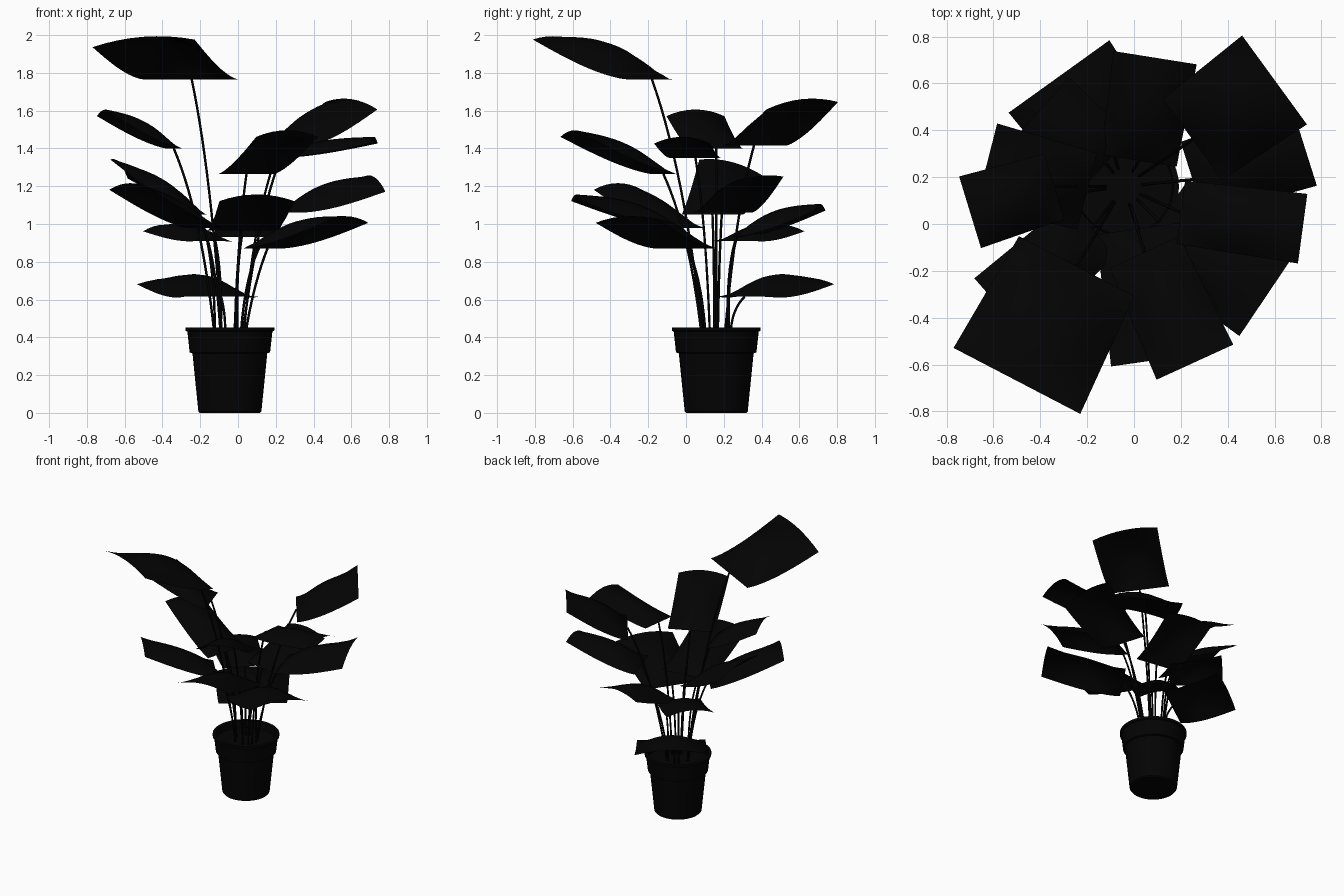
import bpy, bmesh, math
from mathutils import Vector

cube = bpy.data.objects.get("Cube")
if cube:
    bpy.data.objects.remove(cube, do_unlink=True)

POT = Vector((-0.043, 0.16, 0))
UP = Vector((0, 0, 1))

black = bpy.data.materials.new("near_black")
black.use_nodes = True
tint = (0.001, 0.001, 0.001, 1)
black.diffuse_color = tint
black.node_tree.nodes["Principled BSDF"].inputs["Base Color"].default_value = tint


def add_mesh(name, bm, angle=60):
    mesh = bpy.data.meshes.new(name)
    bm.to_mesh(mesh)
    bm.free()
    mesh.materials.append(black)
    obj = bpy.data.objects.new(name, mesh)
    bpy.context.collection.objects.link(obj)
    bpy.ops.object.select_all(action='DESELECT')
    obj.select_set(True)
    bpy.context.view_layer.objects.active = obj
    bpy.ops.object.shade_smooth_by_angle(angle=math.radians(angle))
    return obj


def lathe(name, profile, angle=30):
    bm = bmesh.new()
    verts = [bm.verts.new((POT.x + r, POT.y, z)) for r, z in profile]
    edges = [bm.edges.new(pair) for pair in zip(verts, verts[1:])]
    bmesh.ops.spin(bm, geom=verts + edges, cent=POT, axis=UP,
                   angle=math.tau, steps=40, use_duplicate=False)
    bmesh.ops.remove_doubles(bm, verts=bm.verts, dist=0.0005)
    bmesh.ops.recalc_face_normals(bm, faces=bm.faces)
    return add_mesh(name, bm, angle)


def leaf(name, base, tip, width, arch, roll):
    """Rectangular blade: flat at the base, domed midway, gently curved tip."""
    along = tip - base
    side = along.cross(UP).normalized()
    rows, cols = 12, 8
    bm = bmesh.new()
    grid = []
    for i in range(rows + 1):
        u = i / rows
        dome = arch * math.sin(math.pi * u ** 0.8) + 0.035 * u
        half = width / 2 * (0.91 + 0.09 * u)
        line = []
        for j in range(cols + 1):
            v = 2 * j / cols - 1
            lift = dome * (0.75 - v * v) + roll * u * v
            line.append(bm.verts.new(base + along * u + side * (v * half) + UP * lift))
        grid.append(line)
    for low, high in zip(grid, grid[1:]):
        for j in range(cols):
            bm.faces.new((low[j], low[j + 1], high[j + 1], high[j]))
    return add_mesh(name, bm)


def stem(name, base):
    """Thin stalk that leaves the soil upright and bends out to the blade."""
    out = Vector((base.x - POT.x, base.y - POT.y, 0))
    start = POT + out.normalized() * 0.08 + UP * 0.4
    bend = POT + out * 0.5 + UP * (0.4 + (base.z - 0.4) * 0.65)
    curve = bpy.data.curves.new(name, 'CURVE')
    curve.dimensions = '3D'
    curve.bevel_depth = 0.0065
    curve.bevel_resolution = 2
    curve.use_fill_caps = True
    spline = curve.splines.new('POLY')
    steps = 14
    spline.points.add(steps)
    for i, point in enumerate(spline.points):
        t = i / steps
        p = start * (1 - t) ** 2 + bend * (2 * t * (1 - t)) + base * t * t
        point.co = (*p, 1)
    curve.materials.append(black)
    obj = bpy.data.objects.new(name, curve)
    bpy.context.collection.objects.link(obj)


# Pot with a stepped rim, and the soil inside
lathe("pot", [(0, 0), (0.16, 0), (0.167, 0.008), (0.198, 0.315), (0.213, 0.32),
              (0.225, 0.43), (0.235, 0.435), (0.235, 0.452), (0.212, 0.452),
              (0.2, 0.36)])
lathe("soil", [(0, 0.4), (0.206, 0.4)])

# Blades: base middle, tip middle, tip width, dome height, sideways roll
blades = {
    "top_leaf": ((-0.245, -0.18, 1.765), (-0.5, -0.67, 1.965), 0.61, 0.115, -0.02),
    "upper_right_leaf": ((-0.34, 0.16, 1.4), (-0.7, 0.05, 1.58), 0.32, 0.07, 0),
    "middle_right_leaf": ((-0.2, 0.14, 1.05), (-0.63, 0.25, 1.3), 0.37, 0.08, -0.05),
    "front_right_leaf": ((-0.18, -0.02, 0.98), (-0.57, -0.36, 1.19), 0.34, 0.07, 0),
    "back_right_leaf": ((-0.12, 0.26, 0.91), (-0.39, 0.5, 0.97), 0.34, 0.06, 0),
    "lowest_leaf": ((-0.09, 0.31, 0.615), (-0.32, 0.63, 0.69), 0.53, 0.09, 0),
    "upper_back_leaf": ((0.25, 0.36, 1.415), (0.6, 0.615, 1.635), 0.47, 0.1, -0.02),
    "upper_front_leaf": ((0.045, -0.12, 1.265), (0.26, -0.59, 1.47), 0.36, 0.08, 0),
    "upper_left_leaf": ((0.2, 0.05, 1.35), (0.72, -0.02, 1.435), 0.3, 0.05, 0),
    "middle_left_leaf": ((0.25, 0.19, 1.06), (0.725, 0.34, 1.22), 0.37, 0.09, -0.04),
    "front_leaf": ((0.02, -0.02, 0.965), (0.1, -0.58, 1.13), 0.4, 0.08, 0),
    "front_left_leaf": ((0.11, 0.01, 0.87), (0.57, -0.3, 1.015), 0.43, 0.09, 0),
    "back_leaf": ((0.02, 0.27, 0.93), (0.09, 0.71, 1.08), 0.36, 0.08, 0),
}
for name, (base, tip, width, arch, roll) in blades.items():
    leaf(name, Vector(base), Vector(tip), width, arch, roll)
    stem(name.replace("leaf", "stem"), Vector(base))
